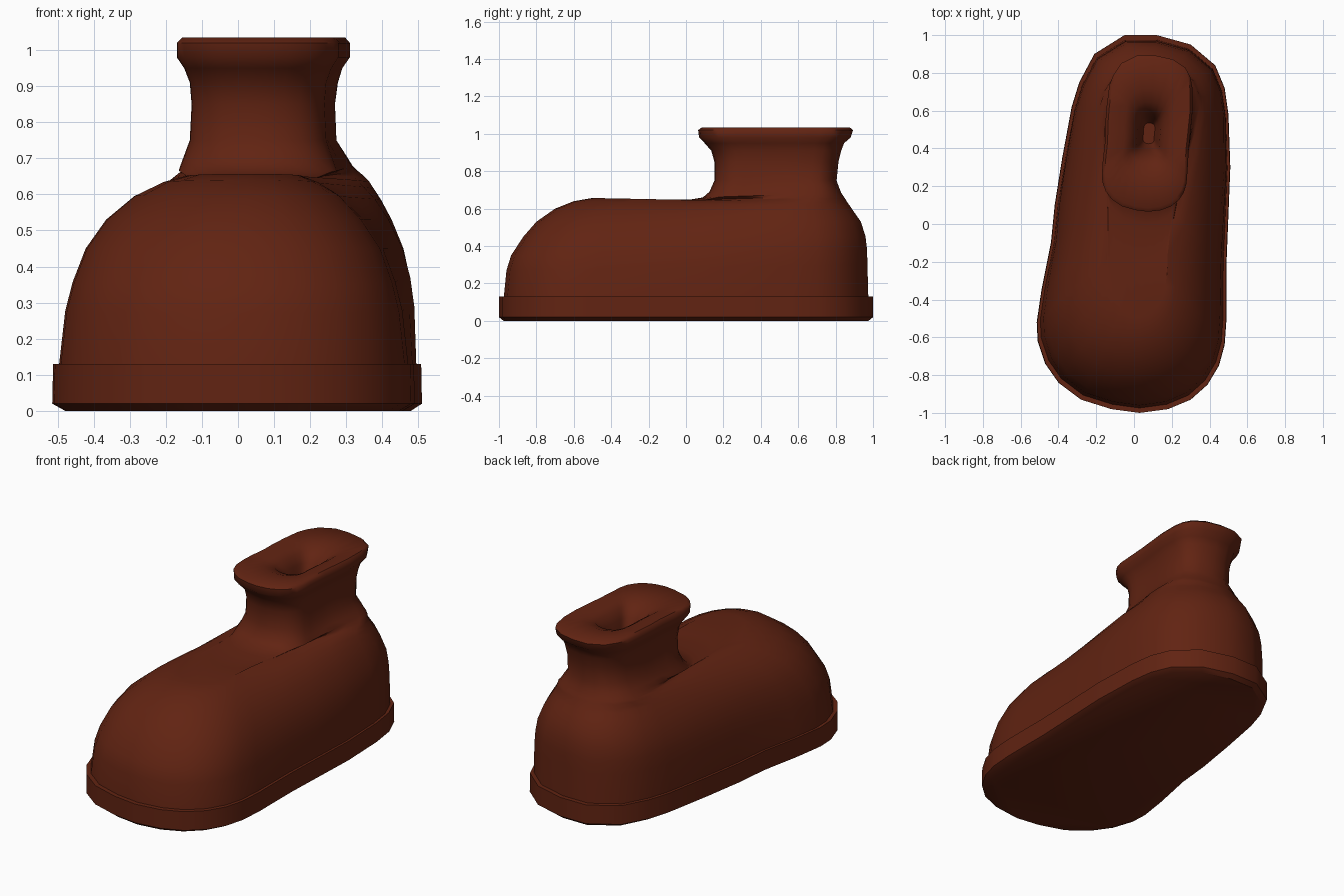
import bpy, bmesh

brown = bpy.data.materials.new("brown_leather")
brown.diffuse_color = (0.12, 0.017, 0.006, 1)

# Footprint outline seen from above, shared by every ring
FOOT = [(0.12, 1), (0.30, .95), (0.43, .84), (0.48, .72), (0.50, .58), (0.51, .3),
        (0.50, .05), (0.49, -.2), (0.49, -.5), (0.48, -.64), (0.45, -.75), (0.39, -.85),
        (0.30, -.93), (0.18, -.98), (0.03, -1), (-0.12, -.98), (-0.28, -.93), (-0.40, -.84),
        (-0.47, -.74), (-0.51, -.62), (-0.515, -.52), (-0.49, -.35), (-0.44, -.1),
        (-0.42, .1), (-0.38, .35), (-0.33, .62), (-0.29, .75), (-0.21, .9), (-0.05, 1)]


def ring(toe, heel, neck=0.0):
    """Footprint remapped; toe and heel are (y, z, width scale), neck pulls it to the ankle axis."""
    pts = []
    for x, y in FOOT:
        t = (y + 1) / 2
        yy, z, s = (a + (b - a) * t for a, b in zip(toe, heel))
        u = min(max((y + .5) / 1.1, 0), 1)
        c = 0.095 * u
        s = toe[2] + (heel[2] - toe[2]) * u
        target = c + (0.062 + 0.033 * u - c) * neck
        pts.append((target + (x - c) * s, yy, z))
    return pts


def loft(name, rings, angle):
    bm = bmesh.new()
    loops = [[bm.verts.new(p) for p in r] for r in rings]
    n = len(FOOT)
    for a, b in zip(loops, loops[1:]):
        for i in range(n):
            j = (i + 1) % n
            bm.faces.new((a[i], a[j], b[j], b[i]))
    bm.faces.new(loops[0])
    bm.faces.new(loops[-1])
    bmesh.ops.recalc_face_normals(bm, faces=bm.faces)
    me = bpy.data.meshes.new(name)
    bm.to_mesh(me)
    bm.free()
    ob = bpy.data.objects.new(name, me)
    bpy.context.collection.objects.link(ob)
    me.materials.append(brown)
    bpy.ops.object.select_all(action='DESELECT')
    ob.select_set(True)
    bpy.context.view_layer.objects.active = ob
    bpy.ops.object.shade_smooth_by_angle(angle=angle)
    return ob


# Sole slab with a chamfered lower edge
loft("sole", [ring((-y, z, s), (y, z, s)) for y, z, s in
              [(.975, 0, .93), (1, .02, 1), (1, .13, .995), (.96, .13, .94)]], 0.6)

# Upper: toe (y, z, width), heel (y, z, width), pull toward the ankle axis
UPPER = [
    ((-.975, .12, .965), (.975, .12, .965), 0),
    ((-.96, .27, .93), (.97, .30, .96), 0),
    ((-.935, .35, .89), (.968, .38, .94), 0),
    ((-.87, .45, .82), (.96, .45, .90), 0),
    ((-.80, .53, .71), (.935, .53, .82), 0),
    ((-.70, .60, .57), (.90, .58, .75), .1),
    ((-.60, .64, .43), (.88, .61, .70), .2),
    ((-.50, .657, .32), (.865, .63, .67), .35),
    ((-.20, .640, .34), (.85, .655, .63), .6),
    ((.00, .645, .38), (.84, .67, .59), .85),
    ((.09, .66, .44), (.83, .685, .55), 1),
    ((.125, .69, .42), (.82, .71, .51), 1),
    ((.152, .75, .38), (.805, .75, .44), 1),
    ((.152, .85, .37), (.815, .85, .43), 1),
    ((.135, .91, .38), (.83, .91, .45), 1),
    ((.10, .95, .41), (.845, .95, .48), 1),
    ((.07, .98, .45), (.88, .98, .53), 1),
    ((.065, 1.02, .45), (.893, 1.02, .53), 1),
    ((.085, 1.035, .42), (.875, 1.035, .50), 1),
]
rings = [ring(*r) for r in UPPER]
# Dished opening narrowing to a small well
for k, z in [(.6, 1.025), (.42, 1.0), (.29, .95), (.22, .87), (.14, .80)]:
    rings.append([(.08 + (x - .08) * k, .48 + (y - .48) * k, z) for x, y, _ in rings[18]])
loft("upper", rings, 0.9)
